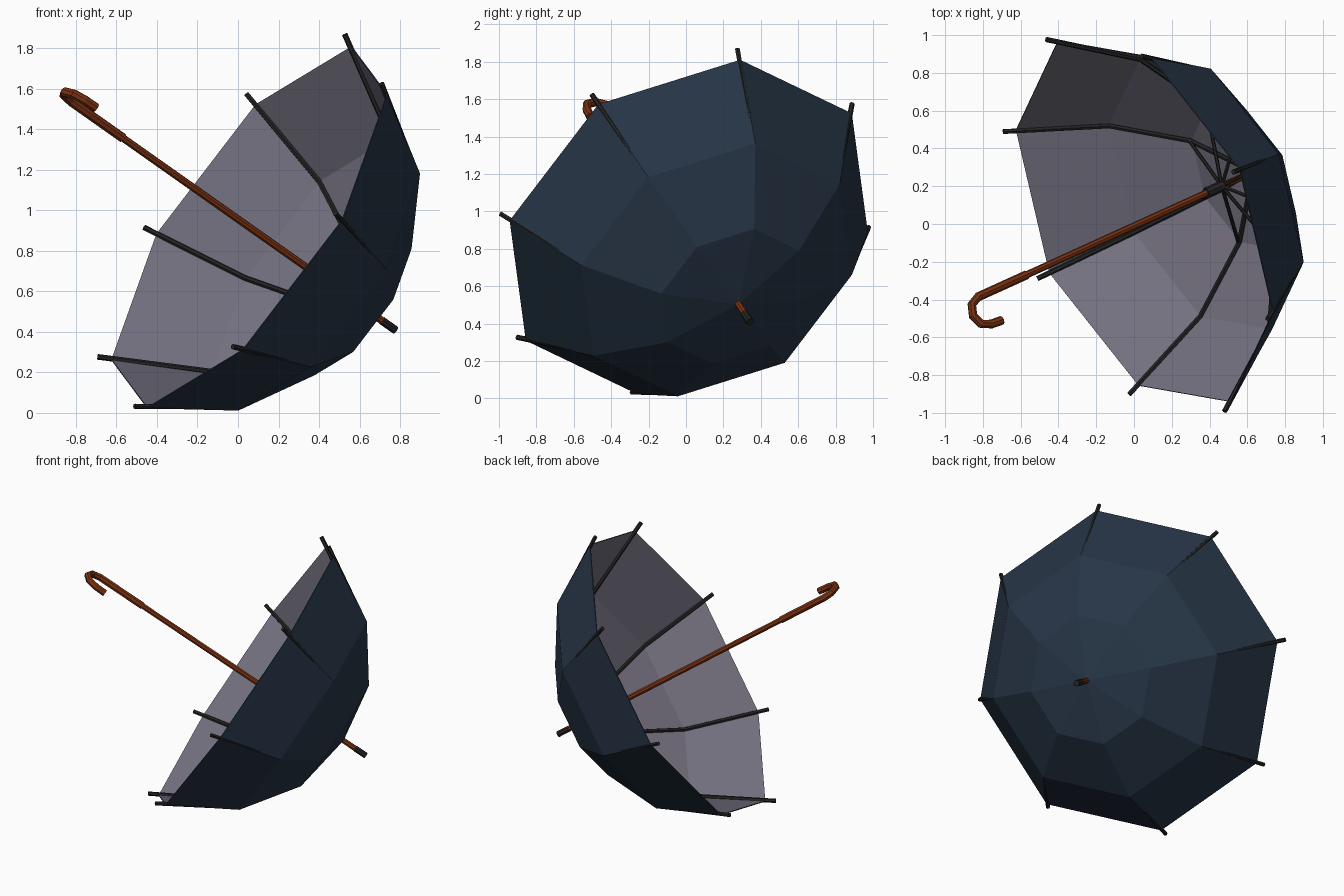
import bpy, bmesh, math
from mathutils import Vector

if "Cube" in bpy.data.objects:
    bpy.data.objects.remove(bpy.data.objects["Cube"])

# Umbrella frame: centre of the rim, W runs along the shaft to the tip
CENTRE = Vector((0.029, 0.0025, 0.936))
W = Vector((0.766, 0.348, -0.540)).normalized()
U = Vector((0.477, 0.259, 0.841))
U = (U - W * U.dot(W)).normalized()
V = U.cross(W).normalized()
if V.y < 0:
    V = -V
RIBS = 8


def radial(k):
    a = 2 * math.pi * k / RIBS
    return U * math.cos(a) + V * math.sin(a)


def point(k, r, t):
    return CENTRE + radial(k) * r + W * t


def material(name, rgb):
    m = bpy.data.materials.new(name)
    m.diffuse_color = (*rgb, 1)
    m.use_nodes = True
    m.node_tree.nodes["Principled BSDF"].inputs["Base Color"].default_value = m.diffuse_color
    return m


navy = material("navy cloth", (0.020, 0.036, 0.062))
lining = material("grey lining", (0.175, 0.165, 0.215))
wood = material("red brown wood", (0.20, 0.032, 0.006))
black = material("black metal", (0.017, 0.017, 0.017))


def finish(bm, name, mats):
    mesh = bpy.data.meshes.new(name)
    bm.to_mesh(mesh)
    bm.free()
    for m in mats:
        mesh.materials.append(m)
    ob = bpy.data.objects.new(name, mesh)
    bpy.context.collection.objects.link(ob)
    return ob


def tube(name, k, path, radius, mat, sides=6):
    """Sweep a polygon along (r, t) points in the plane of rib k."""
    bm = bmesh.new()
    pts = [point(k, r, t) for r, t in path]
    side = W.cross(radial(k)).normalized()
    rings = []
    for i, p in enumerate(pts):
        tangent = (pts[min(i + 1, len(pts) - 1)] - pts[max(i - 1, 0)]).normalized()
        up = tangent.cross(side)
        rings.append([bm.verts.new(p + radius * (side * math.cos(a) + up * math.sin(a)))
                      for a in (2 * math.pi * j / sides for j in range(sides))])
    for a, b in zip(rings, rings[1:]):
        for j in range(sides):
            n = (j + 1) % sides
            bm.faces.new((a[j], a[n], b[n], b[j]))
    bm.faces.new(rings[0])
    bm.faces.new(rings[-1])
    bmesh.ops.recalc_face_normals(bm, faces=bm.faces)
    return finish(bm, name, [mat])


# Canopy: three octagon rings and an apex, lined on the inside
bm = bmesh.new()
rings = [[bm.verts.new(point(k, r, t)) for k in range(RIBS)]
         for r, t in ((1.063, 0.036), (0.803, 0.462), (0.428, 0.722))]
apex = bm.verts.new(point(0, 0, 0.80))
for k in range(RIBS):
    n = (k + 1) % RIBS
    for a, b in zip(rings, rings[1:]):
        bm.faces.new((a[k], a[n], b[n], b[k]))
    bm.faces.new((rings[-1][k], rings[-1][n], apex))
bm.normal_update()
for f in bm.faces:
    if f.normal.dot(f.calc_center_median() - CENTRE) < 0:
        f.normal_flip()
canopy = finish(bm, "canopy", [navy, lining])
shell = canopy.modifiers.new("lining", "SOLIDIFY")
shell.thickness = 0.006
shell.offset = -1
shell.material_offset = 1

# Ribs under the canopy and stretchers to the runner
for k in range(RIBS):
    tube(f"rib_{k + 1}", k, [(1.092, -0.028), (0.790, 0.452), (0.421, 0.706), (0.01, 0.784)],
         0.014, black)
    tube(f"stretcher_{k + 1}", k, [(0.42, 0.70), (0.02, 0.575)], 0.010, black)

# Shaft, runner and tip
tube("shaft", 6, [(0, -0.82), (0, 0.91)], 0.019, wood, 8)
tube("runner", 6, [(0, 0.46), (0, 0.56)], 0.030, black, 8)
tube("runner_knob", 6, [(0, 0.56), (0, 0.60)], 0.026, wood, 8)
tube("tip", 6, [(0, 0.89), (0, 0.977)], 0.021, black, 8)

# Crook handle
bend = [(0.08 - 0.08 * math.cos(a), -1.115 - 0.08 * math.sin(a))
        for a in (math.pi * i / 4 for i in range(5))]
tube("handle", 6, [(0, -0.78)] + bend + [(0.165, -1.045)], 0.024, wood, 8)
